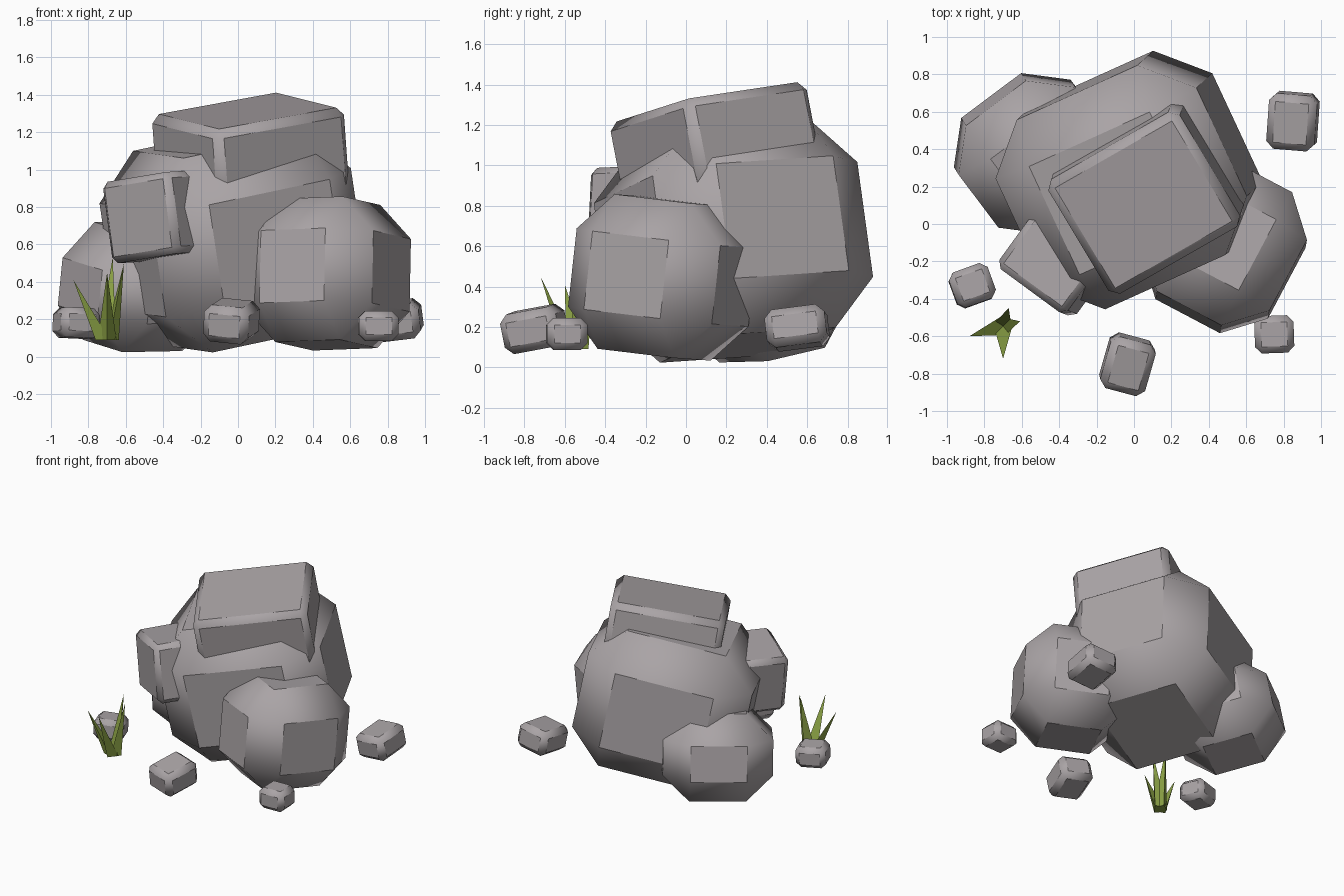
import bpy, bmesh
from math import radians, cos, sin
from mathutils import Vector, Matrix

if "Cube" in bpy.data.objects:
    bpy.data.objects.remove(bpy.data.objects["Cube"])


def material(name, rgb):
    m = bpy.data.materials.new(name)
    m.diffuse_color = (*rgb, 1)
    m.use_nodes = True
    m.node_tree.nodes["Principled BSDF"].inputs["Base Color"].default_value = m.diffuse_color
    return m


STONE = material("stone", (0.40, 0.37, 0.38))
GRASS = material("grass", (0.26, 0.36, 0.06))


def finish(name, bm, mat):
    bmesh.ops.recalc_face_normals(bm, faces=bm.faces[:])
    mesh = bpy.data.meshes.new(name)
    bm.to_mesh(mesh)
    bm.free()
    mesh.materials.append(mat)
    obj = bpy.data.objects.new(name, mesh)
    bpy.context.collection.objects.link(obj)
    return obj


def rock(name, centre, size, chamfer, yaw, up):
    """Chamfered box, turned by yaw and leaning so its top points along up."""
    bm = bmesh.new()
    bmesh.ops.create_cube(bm, size=1)
    bmesh.ops.scale(bm, vec=size, verts=bm.verts[:])
    bmesh.ops.bevel(bm, geom=bm.edges[:], offset=chamfer, segments=1, affect='EDGES')
    z = Vector((*up, 1)).normalized()
    x = Vector((cos(radians(yaw)), sin(radians(yaw)), 0))
    x = (x - z * x.dot(z)).normalized()
    rot = Matrix((x, z.cross(x), z)).transposed().to_4x4()
    bm.transform(Matrix.Translation(centre) @ rot)
    obj = finish(name, bm, STONE)
    bpy.ops.object.select_all(action='DESELECT')
    obj.select_set(True)
    bpy.context.view_layer.objects.active = obj
    bpy.ops.object.shade_smooth_by_angle(angle=radians(40))


# Heavily chamfered boulders
rock("main_boulder", (-0.026, 0.235, 0.63), (1.20, 1.12, 1.06), 0.24, 25, (-0.15, -0.137))
rock("right_boulder", (0.48, -0.116, 0.445), (0.77, 0.81, 0.77), 0.19, -28, (0.02, 0.11))
rock("left_boulder", (-0.532, 0.376, 0.375), (0.78, 0.74, 0.64), 0.19, 37, (0.10, -0.16))

# Sharper blocks resting on the boulders
rock("top_slab", (0.07, 0.155, 1.05), (0.82, 0.72, 0.54), 0.045, 31, (-0.072, -0.193))
rock("side_block", (-0.41, -0.195, 0.75), (0.46, 0.42, 0.44), 0.035, -36, (-0.13, 0.05))

# Loose stones around the base
rock("left_pebble", (-0.865, -0.33, 0.18), (0.22, 0.20, 0.16), 0.035, 20, (0.03, 0.05))
rock("front_pebble", (-0.035, -0.75, 0.19), (0.25, 0.29, 0.20), 0.04, -16, (0.05, -0.2))
rock("right_pebble", (0.75, -0.59, 0.165), (0.21, 0.20, 0.16), 0.035, 2, (0.0, 0.0))
rock("back_pebble", (0.85, 0.55, 0.195), (0.26, 0.30, 0.19), 0.04, -4, (-0.13, -0.12))

# Grass tuft: slim three-sided spikes fanning from one base
bm = bmesh.new()
root = Vector((-0.70, -0.545, 0.09))
for tip in [(-0.88, -0.60, 0.41), (-0.67, -0.45, 0.53), (-0.70, -0.72, 0.45), (-0.61, -0.52, 0.50)]:
    tip = Vector(tip)
    out = Vector((tip.x - root.x, tip.y - root.y, 0)).normalized()
    side = Vector((-out.y, out.x, 0))
    base = [bm.verts.new(root + v) for v in (out * 0.065, side * 0.05, side * -0.05)]
    top = bm.verts.new(tip)
    bm.faces.new(base)
    for i in range(3):
        bm.faces.new((base[i], base[(i + 1) % 3], top))
finish("grass_tuft", bm, GRASS)
